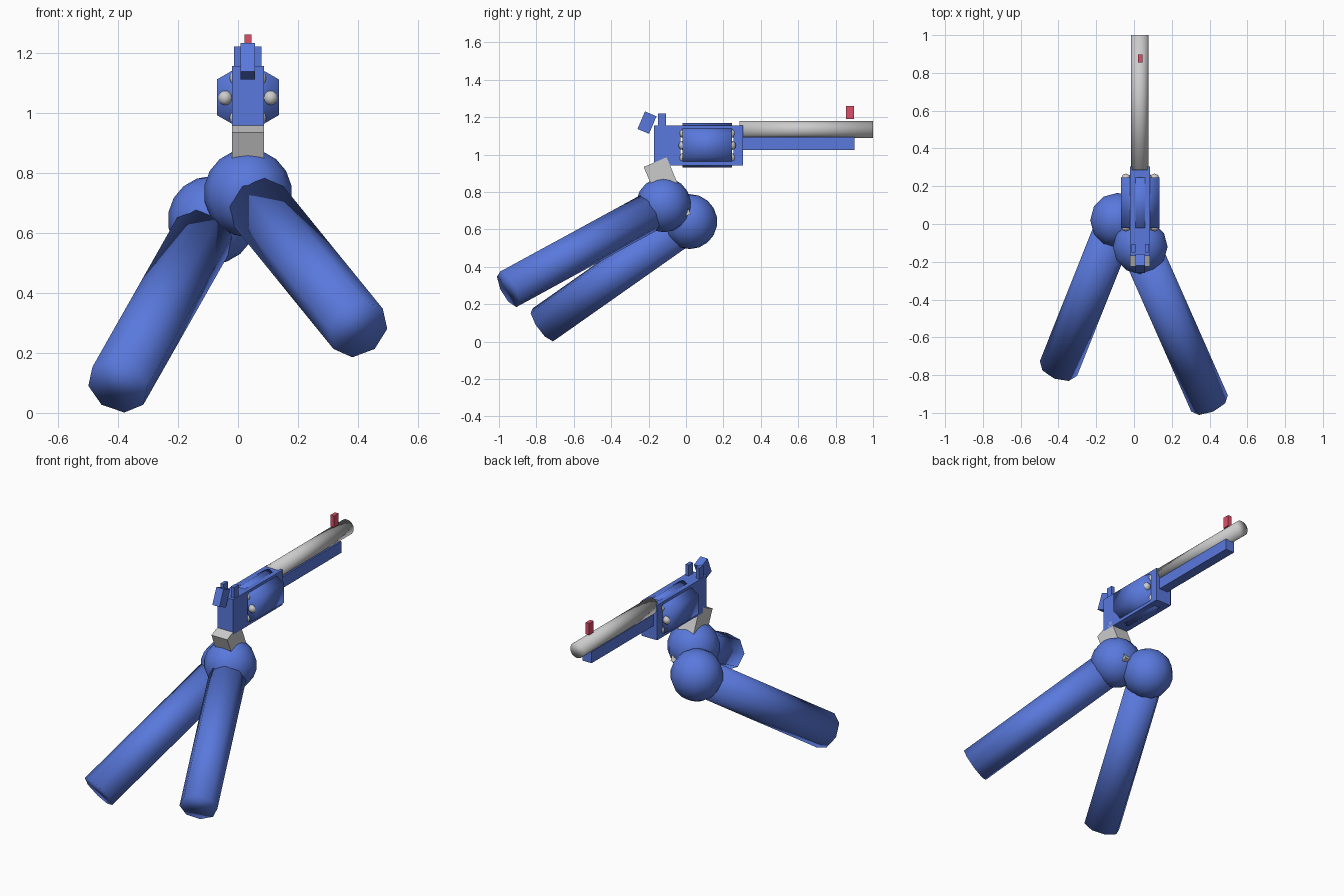
import bpy, bmesh, math
from mathutils import Matrix, Vector

if "Cube" in bpy.data.objects:
    bpy.data.objects.remove(bpy.data.objects["Cube"])

CX = 0.033  # centre plane of the revolver


def material(name, rgb):
    m = bpy.data.materials.new(name)
    m.diffuse_color = (*rgb, 1)
    m.use_nodes = True
    m.node_tree.nodes["Principled BSDF"].inputs["Base Color"].default_value = m.diffuse_color
    return m


BLUE = material("blue", (0.10, 0.19, 0.72))
RED = material("red", (0.72, 0.08, 0.14))


def finish(name, bm, mat=None, smooth=False):
    me = bpy.data.meshes.new(name)
    bm.to_mesh(me)
    bm.free()
    for p in me.polygons:
        p.use_smooth = smooth
    if mat:
        me.materials.append(mat)
    ob = bpy.data.objects.new(name, me)
    bpy.context.collection.objects.link(ob)
    return ob


def add_box(bm, x, y, z, tilt=0.0):
    """Box from (min, max) ranges, tilted about its own x axis."""
    c = Vector([sum(r) / 2 for r in (x, y, z)])
    s = Matrix.Diagonal([r[1] - r[0] for r in (x, y, z)] + [1])
    bmesh.ops.create_cube(bm, size=1, matrix=Matrix.Translation(c) @ Matrix.Rotation(tilt, 4, 'X') @ s)


def box(name, x, y, z, tilt=0.0, mat=BLUE):
    bm = bmesh.new()
    add_box(bm, x, y, z, tilt)
    return finish(name, bm, mat)


def rod(name, a, b, r, sides, mat=None):
    a, b = Vector(a), Vector(b)
    rot = (b - a).to_track_quat('Z', 'Y').to_matrix().to_4x4()
    bm = bmesh.new()
    bmesh.ops.create_cone(bm, cap_ends=True, segments=sides, radius1=r, radius2=r,
                          depth=(b - a).length, matrix=Matrix.Translation((a + b) / 2) @ rot)
    return finish(name, bm, mat, True)


def ball(name, c, r, mat=None, u=12, v=9, smooth=True):
    bm = bmesh.new()
    bmesh.ops.create_uvsphere(bm, u_segments=u, v_segments=v, radius=r, matrix=Matrix.Translation(c))
    return finish(name, bm, mat, smooth)


def around(half, off=0.0):
    return (CX + off - half, CX + off + half)


# Hands and forearms
for side, hand, wrist in (("right", (CX, -0.12, 0.732), (0.40, -0.95, 0.28)),
                          ("left", (-0.087, 0.02, 0.642), (-0.40, -0.765, 0.09))):
    ball(side + "_hand", hand, 0.147, BLUE)
    h, w = Vector(hand), Vector(wrist)
    rod(side + "_forearm", h.lerp(w, 0.1), w, 0.106, 8, BLUE)

# Grip, leaning forward through the right hand
box("grip", around(0.053), (-0.167, -0.034), (0.643, 0.973), math.radians(23), None)

# Frame with an open window for the drum
bm = bmesh.new()
fx = around(0.053)
add_box(bm, fx, (-0.17, -0.03), (0.943, 1.155))
add_box(bm, fx, (0.255, 0.305), (0.943, 1.155))
add_box(bm, fx, (-0.03, 0.255), (1.125, 1.155))
add_box(bm, fx, (-0.03, 0.255), (0.943, 0.973))
finish("frame", bm, BLUE)

# Drum with six round ends showing on each face
rod("drum", (CX, -0.02, 1.051), (CX, 0.247, 1.051), 0.119, 6, BLUE)
for i in range(6):
    a = i * math.pi / 3
    for end, y in (("rear", -0.015), ("front", 0.242)):
        ball(f"cartridge_{end}_{i}", (CX + 0.076 * math.cos(a), y, 1.049 + 0.076 * math.sin(a)),
             0.025, None, 8, 6)

# Barrel and the rod housing below it
rod("barrel", (CX - 0.003, 0.285, 1.134), (CX - 0.003, 1.0, 1.134), 0.046, 24)
box("under_barrel", around(0.03), (0.3, 0.9), (1.025, 1.094))

# Hammer and sights
box("hammer", around(0.024), (-0.242, -0.175), (1.12, 1.222), math.radians(-23))
for label, s in (("left", -1), ("right", 1)):
    box("rear_sight_" + label, around(0.011, s * 0.035), (-0.15, -0.107), (1.15, 1.22))
box("front_sight", around(0.012), (0.855, 0.898), (1.19, 1.26), 0, RED)
